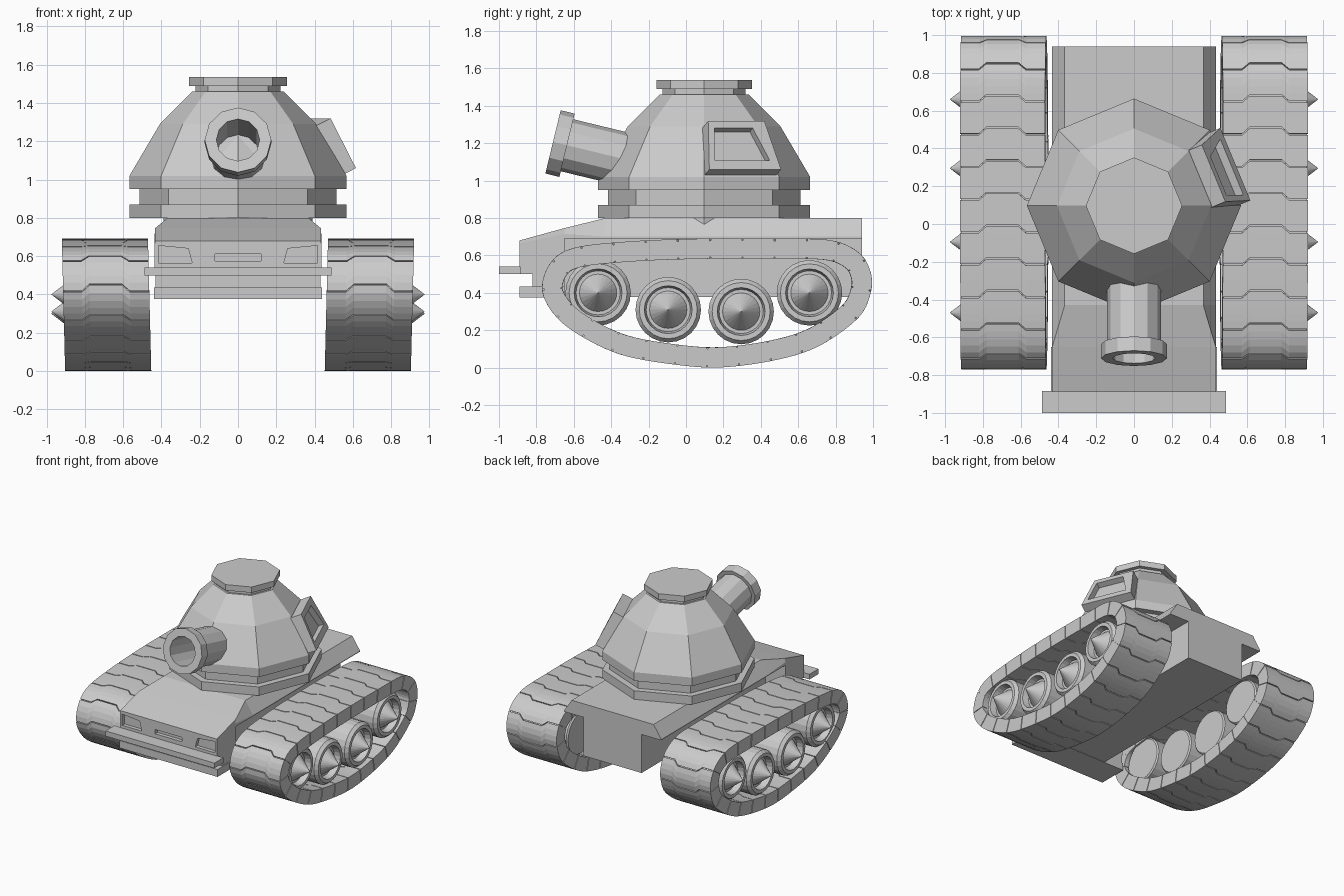
import bpy, bmesh, math
from mathutils import Vector, Matrix

if "Cube" in bpy.data.objects:
    bpy.data.objects.remove(bpy.data.objects["Cube"])

grey = bpy.data.materials.new("light_grey")
grey.diffuse_color = (0.6, 0.6, 0.6, 1)
grey.use_nodes = True
grey.node_tree.nodes["Principled BSDF"].inputs["Base Color"].default_value = grey.diffuse_color


def finish(name, bm):
    bmesh.ops.remove_doubles(bm, verts=bm.verts, dist=1e-5)
    bmesh.ops.recalc_face_normals(bm, faces=bm.faces)
    me = bpy.data.meshes.new(name)
    bm.to_mesh(me)
    bm.free()
    me.materials.append(grey)
    ob = bpy.data.objects.new(name, me)
    bpy.context.collection.objects.link(ob)
    return ob


def add_loft(bm, rings, closed=False, quad_caps=False):
    vs = [[bm.verts.new(p) for p in r] for r in rings]
    n = len(vs[0])
    pairs = list(zip(vs, vs[1:]))
    if closed:
        pairs.append((vs[-1], vs[0]))
    for a, b in pairs:
        for i in range(n):
            j = (i + 1) % n
            bm.faces.new((a[i], a[j], b[j], b[i]))
    if not closed:
        for r in (vs[0], vs[-1]):
            if quad_caps:
                for i in range(n // 2 - 1):
                    bm.faces.new((r[i], r[i + 1], r[n - 2 - i], r[n - 1 - i]))
            else:
                bm.faces.new(r)


def box(name, x0, x1, y0, y1, z0, z1):
    bm = bmesh.new()
    add_loft(bm, [[(x0, y, z0), (x1, y, z0), (x1, y, z1), (x0, y, z1)] for y in (y0, y1)])
    return finish(name, bm)


def lathe(name, profile, n, matrix):
    # profile of (radius, height) turned around local z
    bm = bmesh.new()
    rings = [[matrix @ Vector((r * math.cos(math.tau * i / n), r * math.sin(math.tau * i / n), h))
              for i in range(n)] for r, h in profile]
    add_loft(bm, rings)
    return finish(name, bm)


# Hull: lofted along y, deep sloped nose, chamfered shoulders, thin deck behind
sections = [(-0.89, 0.5, 0.665, 0.433, 0.68), (-0.65, 0.5, 0.715, 0.433, 0.746),
            (-0.6499, 0.69, 0.715, 0.433, 0.746), (-0.43, 0.69, 0.70, 0.367, 0.80),
            (0.94, 0.69, 0.70, 0.367, 0.80)]
bm = bmesh.new()
add_loft(bm, [[(-0.435, y, b), (0.435, y, b), (0.435, y, lo), (tx, y, tz), (-tx, y, tz), (-0.435, y, lo)]
              for y, b, lo, tx, tz in sections])
hull = finish("hull", bm)

# Recessed headlights and centre slot in the nose
bm = bmesh.new()
lamp = [(0.24, 0.565), (0.415, 0.565), (0.415, 0.655), (0.26, 0.64)]
slot = [(-0.12, 0.575), (0.12, 0.575), (0.12, 0.61), (-0.12, 0.61)]
for shape in (lamp, [(-x, z) for x, z in lamp], slot):
    add_loft(bm, [[(x, y, z) for x, z in shape] for y in (-0.95, -0.86)])
cutter = finish("nose_cutter", bm)
cutter.hide_render = True
mod = hull.modifiers.new("recesses", 'BOOLEAN')
mod.operation = 'DIFFERENCE'
mod.solver = 'EXACT'
mod.object = cutter
bpy.context.view_layer.objects.active = hull
bpy.ops.object.modifier_apply(modifier=mod.name)
bpy.data.objects.remove(cutter)

# Narrow lower hull, wide nose underside, front lip and bumper
box("lower_hull", -0.26, 0.26, -0.7, 0.94, 0.378, 0.695)
box("nose_underside", -0.43, 0.43, -0.82, -0.65, 0.43, 0.505)
box("front_lip", -0.44, 0.44, -0.89, -0.65, 0.375, 0.435)
box("bumper", -0.488, 0.488, -1.0, -0.885, 0.5, 0.542)

# Turret: eight sides, with grooved base and cap
lathe("turret", [(0.39, 0.7), (0.39, 0.8), (0.567, 0.8), (0.567, 0.87), (0.515, 0.87), (0.515, 0.95),
                 (0.567, 0.95), (0.567, 1.02), (0.408, 1.29), (0.238, 1.46), (0.222, 1.46),
                 (0.222, 1.49), (0.255, 1.49), (0.255, 1.537)], 8, Matrix.Translation((0, 0.097, 0)))

# Gun barrel with muzzle ring, tilted up
aim = Vector((0, -0.972, 0.235)).to_track_quat('Z', 'Y').to_matrix().to_4x4()
lathe("gun_barrel", [(0.113, -0.35), (0.113, 0), (0.174, 0), (0.174, -0.077), (0.143, -0.077), (0.143, -0.52)],
      12, Matrix.Translation((0, -0.711, 1.207)) @ aim)

# Window frame on the turret's right rear facet: (along facet, outward, z)
c, sn = math.cos(math.pi / 8), math.sin(math.pi / 8)


def facet(w, r, z, depth=0):
    r, z = r - 0.904 * depth, z - 0.428 * depth
    return (c * r - sn * w, 0.097 + sn * r + c * w, z)


outer = [(-0.165, 0.455, 1.32), (0.16, 0.455, 1.32), (0.205, 0.58, 1.06), (-0.21, 0.58, 1.06)]
inner = [(-0.136, 0.474, 1.28), (0.085, 0.474, 1.28), (0.15, 0.557, 1.107), (-0.168, 0.557, 1.107)]
bm = bmesh.new()
add_loft(bm, [[facet(*p, d) for p in ring] for ring, d in ((outer, 0.13), (outer, 0), (inner, 0), (inner, 0.045))])
finish("turret_window", bm)

# Track path: smooth closed curve through (y, z) points, resampled by length
ctrl = [(-0.77, 0.42), (-0.725, 0.56), (-0.6, 0.64), (-0.3, 0.675), (0.1, 0.69), (0.5, 0.69), (0.78, 0.68),
        (0.93, 0.61), (0.99, 0.5), (0.985, 0.39), (0.92, 0.265), (0.72, 0.12), (0.5, 0.045), (0.2, 0.002),
        (-0.05, 0.015), (-0.35, 0.07), (-0.58, 0.18), (-0.71, 0.29)]
P = [Vector(p) for p in ctrl]
N = len(P)
path = []
for i in range(N):
    a, b, d, e = P[i - 1], P[i], P[(i + 1) % N], P[(i + 2) % N]
    for k in range(16):
        t = k / 16
        path.append(0.5 * (2 * b + (d - a) * t + (2 * a - 5 * b + 4 * d - e) * t * t
                           + (3 * b - a - 3 * d + e) * t ** 3))
cum = [0]
for i in range(len(path)):
    cum.append(cum[-1] + (path[(i + 1) % len(path)] - path[i]).length)
total = cum[-1]


def on_path(s):
    s %= total
    i = next(k for k in range(len(path)) if cum[k + 1] >= s)
    return path[i].lerp(path[(i + 1) % len(path)], (s - cum[i]) / (cum[i + 1] - cum[i]))


def track_point(side, x, s, depth):
    p, t = on_path(s), (on_path(s + 0.03) - on_path(s - 0.03)).normalized()
    z = p.y - t.x * depth
    return (side * (x + 0.025 * (z - 0.4)), p.x + t.y * depth, z)  # slight outward lean


PADS = 24
pitch = total / PADS
across = [(0.463, 0), (0.565, 0), (0.605, 0.035), (0.775, 0.035), (0.815, 0), (0.913, 0)]
wheels = [(-0.47, 0.40), (-0.095, 0.31), (0.295, 0.30), (0.66, 0.40)]

for s, side in ((1, "right"), (-1, "left")):
    # Inner band under the pads
    bm = bmesh.new()
    add_loft(bm, [[track_point(s, x, total * i / 96, d)
                   for x, d in ((0.468, 0.1), (0.908, 0.1), (0.908, 0.012), (0.468, 0.012))]
                  for i in range(96)], closed=True)
    finish("track_band_" + side, bm)
    # Pads with zigzag edges
    bm = bmesh.new()
    for k in range(PADS):
        rings = []
        for j in range(5):
            base = pitch * k + (pitch - 0.007) * j / 4
            top = [track_point(s, x, base + off, 0) for x, off in across]
            low = [track_point(s, x, base + off, 0.108) for x, off in across]
            rings.append(top + low[::-1])
        add_loft(bm, rings, quad_caps=True)
    finish("track_pads_" + side, bm)
    # Road wheels with recessed rim and pointed hub
    for i, (y, z) in enumerate(wheels):
        m = Matrix.Translation((0, y, z)) @ Matrix.Rotation(s * math.pi / 2, 4, 'Y')
        lathe(f"wheel_{side}_{i + 1}", [(0.165, 0.48), (0.175, 0.49), (0.175, 0.87), (0.155, 0.895),
                                        (0.128, 0.895), (0.118, 0.845), (0.1, 0.845), (0.0005, 0.975)], 24, m)
